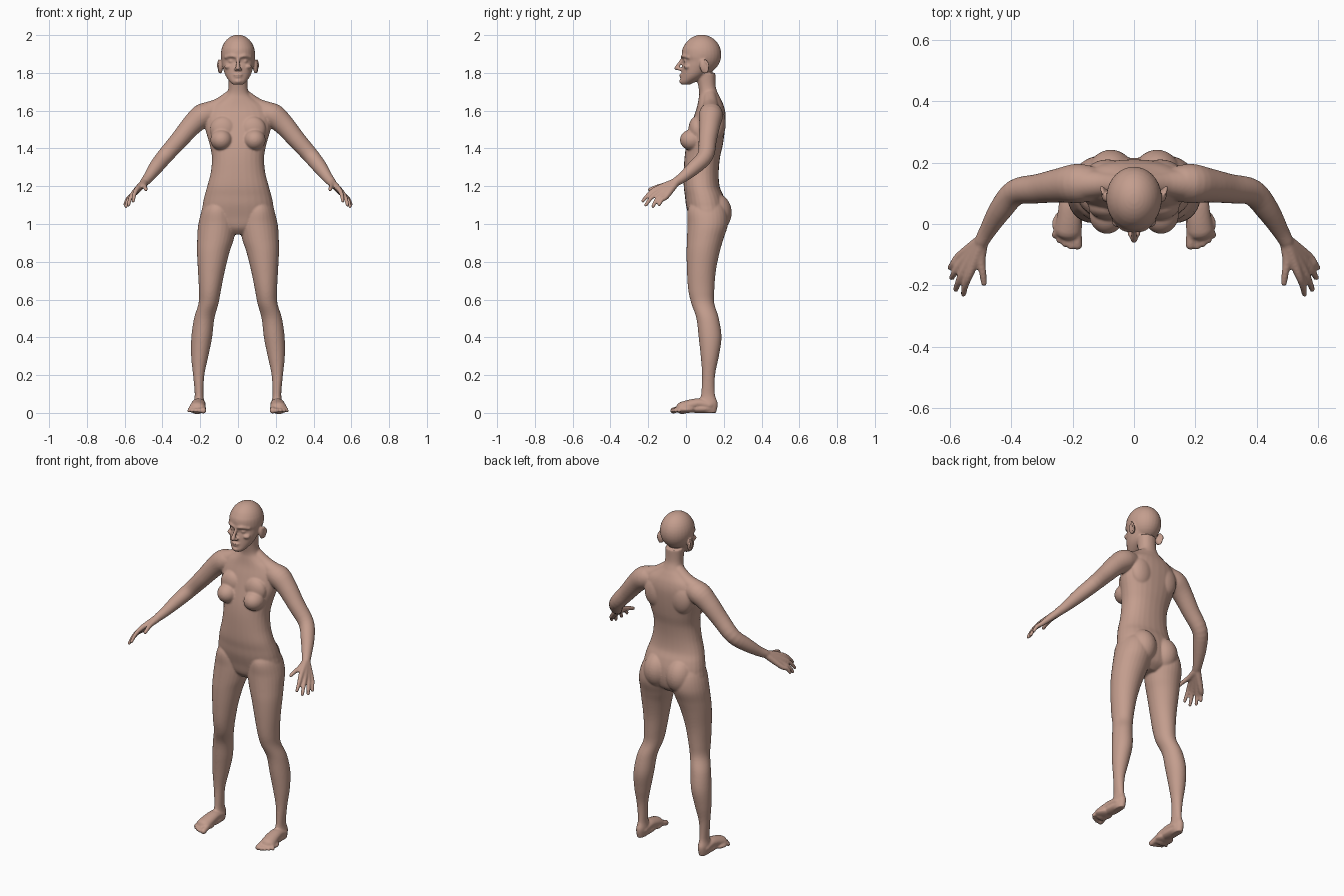
import bpy, bmesh, math
from mathutils import Vector, Matrix

bm = bmesh.new()
N = 28


def smooth_rows(rows, steps=5):
    """Catmull-Rom interpolation between rows of numbers."""
    out = []
    for i in range(len(rows) - 1):
        p0, p1 = rows[max(i - 1, 0)], rows[i]
        p2, p3 = rows[i + 1], rows[min(i + 2, len(rows) - 1)]
        for s in range(steps):
            t = s / steps
            out.append([0.5 * (2 * b + (c - a) * t + (2 * a - 5 * b + 4 * c - d) * t * t
                               + (3 * b - a - 3 * c + d) * t ** 3)
                        for a, b, c, d in zip(p0, p1, p2, p3)])
    return out + [list(rows[-1])]


def skin(rings):
    """Join rings of points into a closed surface."""
    vs = [[bm.verts.new(p) for p in r] for r in rings]
    n = len(vs[0])
    for a, b in zip(vs, vs[1:]):
        for i in range(n):
            j = (i + 1) % n
            bm.faces.new((a[i], a[j], b[j], b[i]))
    bm.faces.new(vs[0][::-1])
    bm.faces.new(vs[-1])


def ellipse(c, u, v, power=1.0):
    pts = []
    for i in range(N):
        a = 2 * math.pi * i / N
        ca, sa = math.cos(a), math.sin(a)
        pts.append(c + u * math.copysign(abs(ca) ** power, ca)
                   + v * math.copysign(abs(sa) ** power, sa))
    return pts


def stack(rows, side=1, power=1.0):
    """Horizontal sections: z, x min, x max, y front, y back."""
    rings = []
    for z, x0, x1, y0, y1 in smooth_rows(rows):
        rings.append(ellipse(Vector((side * (x0 + x1) / 2, (y0 + y1) / 2, z)),
                             Vector(((x1 - x0) / 2, 0, 0)), Vector((0, (y1 - y0) / 2, 0)), power))
    skin(rings)


def tube(rows, side=1, flat=1.0):
    """Round-ended tube along x, y, z, radius; flat scales its height."""
    rows = smooth_rows(rows, 4)
    pts = [Vector((side * r[0], r[1], r[2])) for r in rows]
    rings = []
    for i, p in enumerate(pts):
        t = (pts[min(i + 1, len(pts) - 1)] - pts[max(i - 1, 0)]).normalized()
        ref = Vector((0, 0, 1)) if abs(t.z) < 0.9 else Vector((0, 1, 0))
        u = t.cross(ref).normalized()
        v = u.cross(t)
        r = rows[i][3]
        ends = [(0, 1)]
        if i == 0:
            ends = [(-0.98, 0.2), (-0.8, 0.6), (-0.45, 0.9), (0, 1)]
        elif i == len(pts) - 1:
            ends = [(0, 1), (0.45, 0.9), (0.8, 0.6), (0.98, 0.2)]
        for d, s in ends:
            rings.append(ellipse(p + t * d * r * flat, u * r * s, v * r * s * flat))
    skin(rings)


def blob(c, r, side=1, tilt=0.0):
    m = (Matrix.Translation((side * c[0], c[1], c[2])) @ Matrix.Rotation(tilt, 4, 'X')
         @ Matrix.Diagonal((*r, 1)))
    bmesh.ops.create_uvsphere(bm, u_segments=28, v_segments=18, radius=1, matrix=m)


# torso and neck: z, half width, front, back
torso = [(0.945, .05, .06, .16), (0.98, .12, .03, .20), (1.04, .19, .015, .215),
         (1.10, .187, .0, .212), (1.15, .177, -.006, .198), (1.20, .163, -.012, .178),
         (1.27, .145, -.012, .173), (1.35, .138, -.008, .18), (1.42, .15, .002, .195),
         (1.50, .172, .022, .206), (1.57, .175, .042, .21), (1.62, .15, .058, .202),
         (1.66, .092, .066, .185), (1.69, .06, .07, .17), (1.73, .05, .065, .157),
         (1.80, .052, .05, .155)]
stack([(z, -w, w, a, b) for z, w, a, b in torso], power=0.9)

# head: jaw, face and cranium
head = [(1.738, .026, -.025, .02), (1.752, .042, -.031, .05), (1.775, .06, -.027, .09),
        (1.80, .072, -.024, .12), (1.835, .082, -.02, .15), (1.865, .088, -.013, .17),
        (1.89, .09, -.022, .178), (1.93, .086, -.018, .178), (1.96, .07, .002, .16)]
stack([(z, -w, w, a, b) for z, w, a, b in head])
blob((0, .083, 1.897), (.091, .104, .105))
# nose, lips, chin
tube([(0, -.016, 1.875, .009), (0, -.034, 1.85, .010), (0, -.05, 1.825, .012)])
blob((0, -.02, 1.79), (.026, .017, .006))
blob((0, -.018, 1.777), (.023, .017, .006))
blob((0, -.02, 1.755), (.022, .017, .013))

for s in (-1, 1):
    # brow, eyelid, cheekbone, nostril, ear
    tube([(.008, -.019, 1.884, .008), (.035, -.014, 1.89, .009), (.066, .014, 1.882, .008)], s)
    blob((.034, .0, 1.862), (.017, .013, .010), s)
    blob((.05, .008, 1.833), (.023, .020, .014), s)
    blob((.011, -.032, 1.819), (.010, .014, .009), s)
    blob((.093, .093, 1.832), (.013, .020, .038), s, 0.2)
    tube([(.099, .11, 1.80, .005), (.105, .118, 1.84, .007), (.101, .10, 1.868, .006)], s)

    # chest, shoulder blade, collarbone slope and hip volumes
    blob((.088, .032, 1.445), (.058, .064, .056), s)
    blob((.078, .055, 1.50), (.07, .042, .07), s)
    blob((.085, .165, 1.53), (.07, .045, .09), s)
    tube([(.03, .125, 1.68, .035), (.10, .13, 1.625, .042), (.18, .13, 1.585, .056)], s)
    blob((.075, .15, 1.06), (.082, .092, .105), s)

    # leg
    stack([(1.15, .06, .14, .05, .16), (1.08, .03, .187, .01, .21), (1.0, .008, .21, .008, .222),
           (.92, .022, .216, .005, .198), (.85, .045, .217, .003, .178), (.75, .07, .212, .005, .158),
           (.65, .09, .207, .012, .15), (.58, .103, .209, .028, .15), (.50, .125, .233, .055, .174),
           (.40, .137, .247, .067, .188), (.30, .157, .248, .078, .174), (.20, .178, .238, .085, .154),
           (.10, .183, .229, .08, .153), (.05, .178, .235, .07, .168), (.0, .185, .23, .085, .16)], s)
    # foot and toes
    tube([(.207, .125, .04, .034), (.208, .07, .05, .036), (.211, .02, .04, .04),
          (.215, -.02, .026, .044)], s, 0.75)
    blob((.207, .075, .022), (.036, .09, .023), s)
    blob((.217, .0, .018), (.05, .05, .019), s)
    for x0, x1, tip, r in ((.187, .184, -.068, .0165), (.206, .206, -.072, .0115),
                           (.222, .225, -.065, .011), (.237, .243, -.053, .0105),
                           (.25, .259, -.036, .0105)):
        tube([(x0, .0, .022, r), (x0, -.025, .024, r), (x1, tip, .012, r)], s)

    # arm
    tube([(.11, .13, 1.59, .05), (.18, .132, 1.577, .064), (.24, .126, 1.528, .056),
          (.31, .115, 1.447, .048), (.385, .103, 1.362, .043), (.435, .045, 1.30, .038),
          (.475, -.02, 1.245, .028), (.495, -.055, 1.222, .024)], s)
    # palm and fingers
    wrist = (.492, -.05, 1.224, .021)
    for knuckle, tip in (((.532, -.155, 1.187), (.555, -.228, 1.122)),
                         ((.55, -.147, 1.167), (.580, -.213, 1.100)),
                         ((.561, -.128, 1.152), (.593, -.175, 1.093)),
                         ((.567, -.104, 1.145), (.598, -.142, 1.103))):
        mid = [a + (b - a) * 0.5 + d for a, b, d in zip(knuckle, tip, (.004, -.004, .005))]
        tube([wrist, (*knuckle, .0145), (*mid, .0115), (*tip, .0095)], s)
    # thumb
    tube([(.495, -.065, 1.215, .02), (.498, -.12, 1.203, .015), (.492, -.16, 1.194, .012),
          (.488, -.193, 1.182, .010)], s)

bmesh.ops.recalc_face_normals(bm, faces=bm.faces)
mesh = bpy.data.meshes.new("body")
bm.to_mesh(mesh)
bm.free()
body = bpy.data.objects.new("body", mesh)
bpy.context.collection.objects.link(body)

skin_mat = bpy.data.materials.new("warm skin tone")
skin_mat.diffuse_color = (.55, .34, .27, 1)
mesh.materials.append(skin_mat)

# fuse all volumes into one continuous smooth surface
fuse = body.modifiers.new("fuse", 'REMESH')
fuse.mode = 'VOXEL'
fuse.voxel_size = 0.005
fuse.use_smooth_shade = True
soften = body.modifiers.new("soften", 'SMOOTH')
soften.factor = 0.5
soften.iterations = 7
